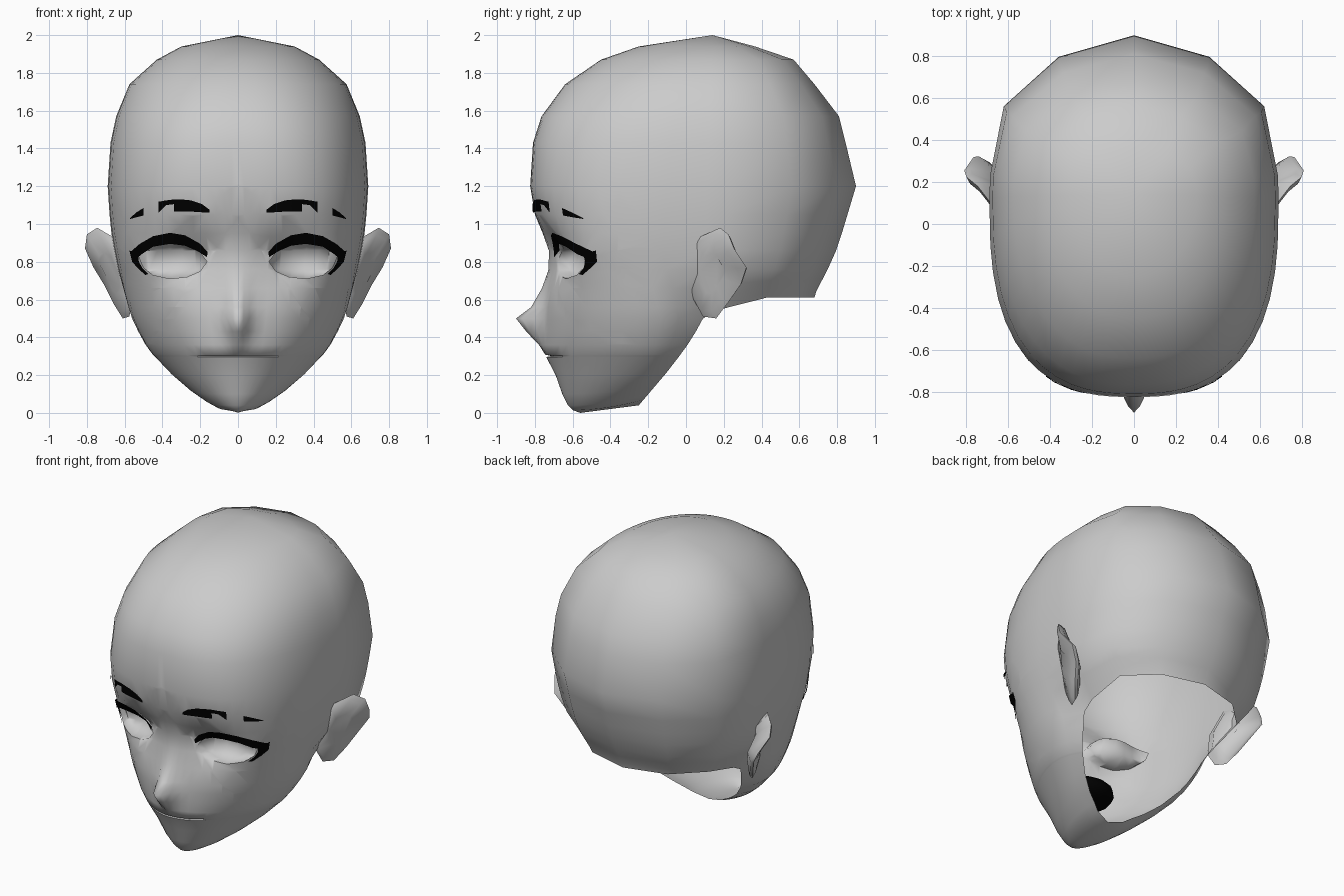
import bpy, bmesh, math
from mathutils import Vector
from mathutils.bvhtree import BVHTree

if "Cube" in bpy.data.objects:
    bpy.data.objects.remove(bpy.data.objects["Cube"])


def material(name, v):
    m = bpy.data.materials.new(name)
    m.diffuse_color = (v, v, v, 1)
    m.use_nodes = True
    m.node_tree.nodes["Principled BSDF"].inputs["Base Color"].default_value = m.diffuse_color
    return m


SKIN = material("grey skin", 0.6)
BLACK = material("black hair", 0.0)


def finish(bm, name, mat, angle=50):
    """Turn a right-hand half into a mirrored, smooth object."""
    me = bpy.data.meshes.new(name)
    bm.to_mesh(me)
    bm.free()
    ob = bpy.data.objects.new(name, me)
    bpy.context.collection.objects.link(ob)
    me.materials.append(mat)
    bpy.ops.object.select_all(action='DESELECT')
    ob.select_set(True)
    bpy.context.view_layer.objects.active = ob
    bpy.ops.object.shade_smooth_by_angle(angle=math.radians(angle))
    mod = ob.modifiers.new("mirror", 'MIRROR')
    mod.merge_threshold = 0.0005
    return ob


def interp(table, z):
    for (a, p), (b, q) in zip(table, table[1:]):
        if z <= b:
            return p + (q - p) * max(0, (z - a) / (b - a))
    return table[-1][1]


# ---- head: horizontal sections (height, half width, front, back, squareness)
ROWS = [
    (0.00, 0.00, -0.56, 0, 2.0), (0.015, 0.12, -0.60, 0, 2.0), (0.04, 0.175, -0.625, 0, 2.0),
    (0.10, 0.255, -0.655, 0, 2.0), (0.20, 0.36, -0.69, 0, 1.9),
    (0.296, 0.447, -0.74, 0, 1.9), (0.301, 0.452, -0.742, 0, 1.9),
    (0.308, 0.46, -0.745, 0, 1.9), (0.36, 0.495, -0.75, 0, 2.0),
    (0.43, 0.53, -0.75, 0, 2.1), (0.50, 0.56, -0.75, 0.68, 2.2),
    (0.56, 0.58, -0.745, 0.69, 2.3), (0.66, 0.61, -0.735, 0.72, 2.5),
    (0.76, 0.635, -0.73, 0.75, 2.8), (0.86, 0.655, -0.73, 0.795, 3.0),
    (0.95, 0.67, -0.76, 0.825, 2.9), (1.05, 0.68, -0.80, 0.855, 2.8),
    (1.20, 0.69, -0.825, 0.90, 2.7), (1.43, 0.675, -0.81, 0.845, 2.6),
    (1.57, 0.645, -0.765, 0.81, 2.45), (1.74, 0.575, -0.64, 0.68, 2.3),
    (1.87, 0.43, -0.45, 0.57, 2.2), (1.94, 0.30, -0.25, 0.365, 2.1),
    (2.00, 0.00, 0.14, 0.14, 2.0)]
HOLE = [(0.04, -0.25), (0.24, -0.08), (0.39, 0.03), (0.50, 0.09), (2.0, 0.14)]
NOSE = [(0.33, 0), (0.43, 0.095), (0.50, 0.15), (0.56, 0.075), (0.72, 0)]
TILT = [(0, .04), (.015, .055), (.04, .06), (.1, .04), (.2, .01), (.25, 0), (2, 0)]
TUCK = [(0, 1), (0.5, 1), (0.76, 0), (2, 0)]
FRONT = [0, .05, .1, .17, .25, .35, .45, .55, .65, .74, .82, .89, .94, .975, .993, 1]
BACK = [(0.15, 0.995), (0.57, 0.9), (0.87, 0.52), (1.0, 0)]


def section(z, w, yf, yb, n):
    pts = []
    tilt, tuck = interp(TILT, z), interp(TUCK, z)
    yw = interp(HOLE, z + tilt)
    w *= 1 + 0.06 * tuck
    for s in FRONT:
        c = (1 - s ** n) ** (1 / n)
        x, y = w * s * (1 - 0.2 * tuck * (1 - c) ** 6), yw - (yw - yf) * c
        y -= interp(NOSE, z) * math.exp(-(x / 0.06) ** 2)
        if c > 0.3:  # eye socket
            y += 0.08 * math.exp(-((x - 0.26) / 0.15) ** 2 - ((z - 0.83) / 0.13) ** 2)
        if z == 0.301 and x < 0.19:  # mouth crease
            y += 0.03
        pts.append((x, y, z + tilt * (1 - c) ** (2 if z else 1)))
    if z >= 0.5:
        for v, u in BACK:
            zz = z
            if z < 0.76:  # lower rim of the skull lifts towards the back
                rim = 0.5 + 0.11 * min(1, v / 0.35)
                zz = rim + (0.76 - rim) * (z - 0.5) / 0.26
            pts.append((w * u * (1 - 0.2 * tuck * (1 - v * 0.7)), yw + (yb - yw) * v, zz))
    return pts


bm = bmesh.new()
grid = [[bm.verts.new(p) for p in section(*r)] for r in ROWS]
for a, b in zip(grid, grid[1:]):
    for i in range(min(len(a), len(b)) - 1):
        bm.faces.new((a[i], a[i + 1], b[i + 1], b[i]))
bmesh.ops.remove_doubles(bm, verts=bm.verts, dist=0.0005)
bm.normal_update()
surface = BVHTree.FromBMesh(bm)

# eye opening: cut an almond outline into the face and push it inwards
EYE = [(.165, .80), (.20, .75), (.27, .72), (.36, .71), (.45, .73), (.50, .77),
       (.525, .83), (.45, .885), (.36, .90), (.28, .885), (.20, .85)]
mid = Vector((0.34, 0, 0.81))
inside = [f for f in bm.faces if f.calc_center_median().y < -0.3]
for (x0, z0), (x1, z1) in zip(EYE, EYE[1:] + EYE[:1]):
    p = Vector((x0, 0, z0))
    no = Vector((z1 - z0, 0, x0 - x1)).normalized()
    if no.dot(mid - p) > 0:
        no = -no
    geom = set(inside)
    for f in inside:
        geom.update(f.edges)
        geom.update(f.verts)
    res = bmesh.ops.bisect_plane(bm, geom=list(geom), dist=1e-5, plane_co=p, plane_no=no)
    faces = {g for g in res['geom'] if isinstance(g, bmesh.types.BMFace)}
    faces.update(f for f in inside if f.is_valid)
    inside = [f for f in faces if no.dot(f.calc_center_median() - p) < 0]
res = bmesh.ops.extrude_face_region(bm, geom=inside)
for v in res['geom']:
    if isinstance(v, bmesh.types.BMVert):
        r2 = ((v.co.x - mid.x) / 0.18) ** 2 + ((v.co.z - mid.z) / 0.1) ** 2
        v.co.y += 0.05 + 0.09 * max(0, 1 - r2)
bmesh.ops.delete(bm, geom=[f for f in inside if f.is_valid], context='FACES')
finish(bm, "head", SKIN, 70)


# ---- brows and lashes: ribbons laid on the face
def ribbon(name, upper, lower, lift):
    bm = bmesh.new()
    rows = []
    for pts in (upper, lower):
        row = []
        for x, z in pts:
            hit = surface.ray_cast(Vector((x, -3, z)), Vector((0, 1, 0)))[0]
            row.append(bm.verts.new((x, hit.y - lift, z)))
        rows.append(row)
    u, l = rows
    for i in range(len(u) - 1):
        bm.faces.new((l[i], l[i + 1], u[i + 1], u[i]))
    bmesh.ops.subdivide_edges(bm, edges=bm.edges, cuts=1)
    finish(bm, name, BLACK)


ribbon("brow_inner", [(.15, 1.075), (.19, 1.105), (.25, 1.125), (.30, 1.13), (.34, 1.13)],
       [(.15, 1.06), (.19, 1.062), (.25, 1.066), (.30, 1.066), (.34, 1.066)], 0.016)
ribbon("brow_middle", [(.34, 1.13), (.38, 1.125), (.42, 1.118)],
       [(.34, 1.105), (.38, 1.10), (.42, 1.06)], 0.016)
ribbon("brow_outer", [(.50, 1.085), (.54, 1.06), (.572, 1.03)],
       [(.50, 1.045), (.54, 1.035), (.57, 1.027)], 0.016)
ribbon("upper_lash",
       [(.16, .85), (.20, .895), (.28, .94), (.36, .953), (.45, .935), (.52, .895), (.572, .85)],
       [(.165, .825), (.22, .86), (.28, .885), (.36, .895), (.45, .88), (.51, .84), (.56, .80)], 0.02)
ribbon("outer_lash", [(.575, .86), (.56, .80), (.53, .765), (.49, .73)],
       [(.53, .84), (.525, .80), (.505, .765), (.475, .735)], 0.012)

# ---- ears: rounded front that sinks into the cheek, narrower root behind
RIM = [(.66, .07, .93), (.745, .18, .98), (.80, .225, .945), (.81, .255, .87), (.765, .32, .77),
       (.71, .29, .68), (.66, .22, .58), (.61, .16, .50), (.575, .09, .51), (.56, .04, .60),
       (.59, .02, .76)]
bm = bmesh.new()
centre = Vector((0.68, 0.17, 0.74))
loops = []
for scale, shift in ((0.45, (.0, -.03, 0)), (0.85, (.0, -.025, 0)), (1, (0, 0, 0)),
                     (0.88, (-.015, .02, 0)), (0.5, (-.07, .0, 0))):
    loops.append([bm.verts.new(centre + (Vector(p) - centre) * scale + Vector(shift)) for p in RIM])
for a, b in zip(loops, loops[1:]):
    for i in range(len(RIM)):
        j = (i + 1) % len(RIM)
        bm.faces.new((a[i], a[j], b[j], b[i]))
bm.faces.new(loops[0])
bm.faces.new(loops[-1])
bmesh.ops.recalc_face_normals(bm, faces=bm.faces)
finish(bm, "ear", SKIN, 70)

# ---- dark mouth cavity behind the lips
bpy.ops.mesh.primitive_uv_sphere_add(segments=12, ring_count=8, radius=1, location=(0, -0.47, 0.33))
bag = bpy.context.object
bag.name = "mouth_cavity"
bag.scale = (0.18, 0.18, 0.09)
bag.data.materials.append(BLACK)
bpy.ops.object.shade_smooth_by_angle(angle=math.radians(60))
